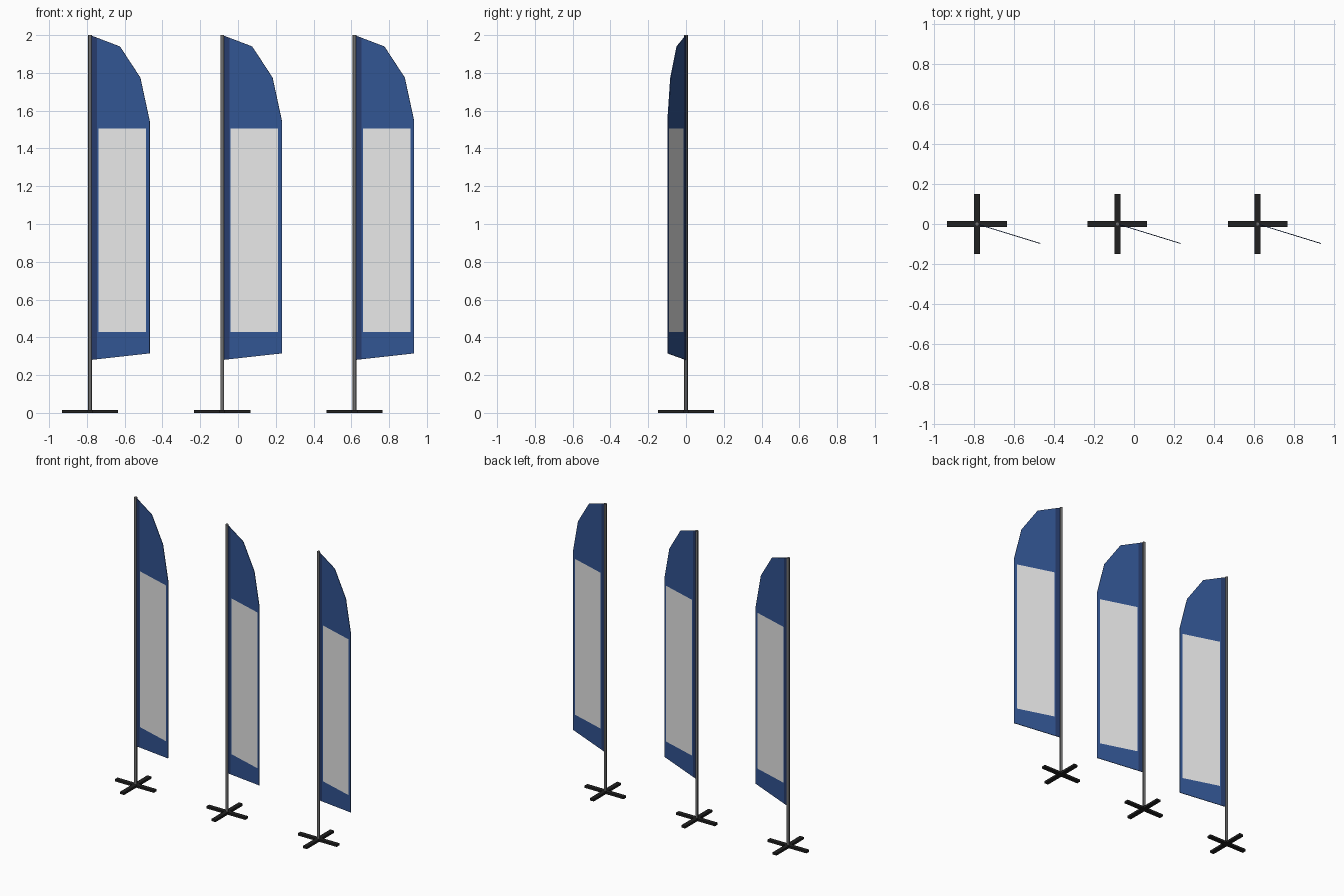
import bpy, bmesh, math
from mathutils import Vector

if "Cube" in bpy.data.objects:
    bpy.data.objects.remove(bpy.data.objects["Cube"])


def material(name, r, g, b):
    m = bpy.data.materials.new(name)
    m.diffuse_color = (r, g, b, 1)
    m.use_nodes = True
    m.node_tree.nodes["Principled BSDF"].inputs["Base Color"].default_value = m.diffuse_color
    return m


BLUE = material("banner_blue", 0.032, 0.09, 0.29)
NAVY = material("sleeve_navy", 0.02, 0.045, 0.15)
WHITE = material("panel_white", 0.8, 0.8, 0.8)
METAL = material("pole_grey", 0.16, 0.16, 0.16)
BLACK = material("base_black", 0.015, 0.015, 0.015)

ANGLE = math.atan2(-0.097, 0.315)   # banners swing slightly to the front
THICK = 0.004
OUTLINE = [(0, 0.28), (0.33, 0.315), (0.33, 1.545), (0.278, 1.775),
           (0.165, 1.94), (0, 2.0)]
SLEEVE = 0.039                      # width of the pole sleeve
PANEL = (0.047, 0.31, 0.427, 1.505)  # left, right, bottom, top


def banner_mesh():
    bm = bmesh.new()
    face = bm.faces.new([bm.verts.new((u, THICK / 2, z)) for u, z in OUTLINE])
    # cut the sleeve and panel edges into the cloth
    cuts = [((u, 0, 0), (1, 0, 0)) for u in (SLEEVE, PANEL[0], PANEL[1])]
    cuts += [((0, 0, z), (0, 0, 1)) for z in PANEL[2:]]
    for co, no in cuts:
        bmesh.ops.bisect_plane(bm, geom=bm.verts[:] + bm.edges[:] + bm.faces[:],
                               plane_co=co, plane_no=no)
    ext = bmesh.ops.extrude_face_region(bm, geom=bm.faces[:], use_keep_orig=True)
    verts = [g for g in ext["geom"] if isinstance(g, bmesh.types.BMVert)]
    bmesh.ops.translate(bm, verts=verts, vec=(0, -THICK, 0))
    bmesh.ops.recalc_face_normals(bm, faces=bm.faces[:])
    # colour by position
    for f in bm.faces:
        c = f.calc_center_median()
        if c.x < SLEEVE - 0.001:
            f.material_index = 1
        elif (abs(f.normal.y) > 0.9 and PANEL[0] < c.x < PANEL[1]
              and PANEL[2] < c.z < PANEL[3]):
            f.material_index = 2
    me = bpy.data.meshes.new("banner")
    bm.to_mesh(me)
    bm.free()
    for m in (BLUE, NAVY, WHITE):
        me.materials.append(m)
    return me


def bar(name, x, size):
    bpy.ops.mesh.primitive_cube_add(size=1, location=(x, 0, size[2] / 2))
    o = bpy.context.object
    o.name = name
    o.scale = size
    o.data.materials.append(BLACK)


cloth = banner_mesh()
for i, x in enumerate((-0.783, -0.083, 0.617), 1):
    # crossed foot
    bar(f"base_bar_across_{i}", x, (0.298, 0.03, 0.015))
    bar(f"base_bar_deep_{i}", x, (0.03, 0.298, 0.0152))
    # pole
    bpy.ops.mesh.primitive_cylinder_add(vertices=12, radius=0.01, depth=1.995,
                                        location=(x, 0, 1.0025))
    pole = bpy.context.object
    pole.name = f"pole_{i}"
    pole.data.materials.append(METAL)
    bpy.ops.object.shade_smooth_by_angle()
    # banner
    flag = bpy.data.objects.new(f"banner_{i}", cloth)
    flag.location = (x, 0, 0)
    flag.rotation_euler.z = ANGLE
    bpy.context.collection.objects.link(flag)
